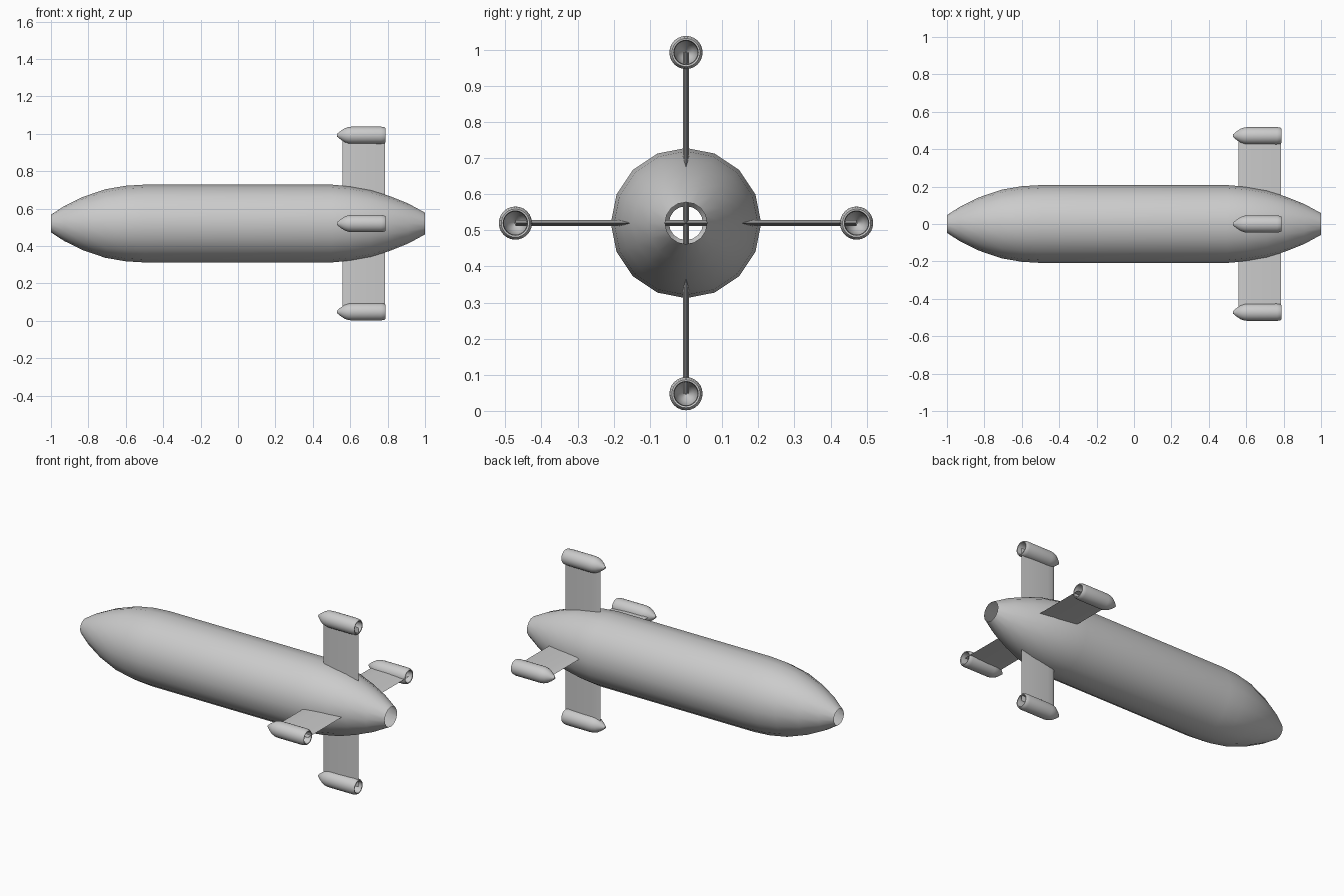
import bpy, bmesh, math
from mathutils import Matrix

if "Cube" in bpy.data.objects:
    bpy.data.objects.remove(bpy.data.objects["Cube"])

CZ = 0.52      # height of the hull axis
SPAN = 0.472   # distance from hull axis to each pod axis

grey = bpy.data.materials.new("hull grey")
grey.diffuse_color = (0.6, 0.6, 0.6, 1)
grey.use_nodes = True
grey.node_tree.nodes["Principled BSDF"].inputs["Base Color"].default_value = grey.diffuse_color


def finish(bm, name, angle=40):
    bmesh.ops.recalc_face_normals(bm, faces=bm.faces)
    mesh = bpy.data.meshes.new(name)
    bm.to_mesh(mesh)
    bm.free()
    mesh.materials.append(grey)
    ob = bpy.data.objects.new(name, mesh)
    bpy.context.collection.objects.link(ob)
    bpy.ops.object.select_all(action='DESELECT')
    ob.select_set(True)
    bpy.context.view_layer.objects.active = ob
    bpy.ops.object.shade_smooth_by_angle(angle=math.radians(angle))
    return ob


def lathe(name, profile, sides, cap_first=False):
    """Revolve (x, radius) points around the x axis."""
    bm = bmesh.new()
    rings = []
    for x, r in profile:
        rings.append([bm.verts.new((x, r * math.cos(a), r * math.sin(a)))
                      for a in (2 * math.pi * i / sides for i in range(sides))])
    for a, b in zip(rings, rings[1:]):
        for i in range(sides):
            j = (i + 1) % sides
            bm.faces.new((a[i], a[j], b[j], b[i]))
    if cap_first:
        bm.faces.new(rings[0])
    return finish(bm, name)


# Hull: tapered tube, open at both ends
hull = lathe("hull", [
    (-1.0, 0.047), (-0.93, 0.093), (-0.83, 0.142), (-0.71, 0.183),
    (-0.60, 0.202), (-0.50, 0.208), (0.50, 0.208), (0.60, 0.199),
    (0.71, 0.179), (0.81, 0.147), (0.91, 0.107), (1.0, 0.058)], 16)
hull.location.z = CZ

# Fins: two airfoil blades crossing through the hull
half = [(0.558, 0.0), (0.565, 0.004), (0.58, 0.007), (0.61, 0.008),
        (0.67, 0.008), (0.73, 0.005), (0.787, 0.0)]
section = half + [(x, -y) for x, y in reversed(half[1:-1])]
for name, turn in (("upright_fin", 0), ("level_fin", math.pi / 2)):
    bm = bmesh.new()
    face = bm.faces.new([bm.verts.new((x, y, -SPAN)) for x, y in section])
    out = bmesh.ops.extrude_face_region(bm, geom=[face])
    top = [v for v in out["geom"] if isinstance(v, bmesh.types.BMVert)]
    bmesh.ops.translate(bm, verts=top, vec=(0, 0, 2 * SPAN))
    bmesh.ops.transform(bm, matrix=Matrix.Rotation(turn, 4, 'X'), verts=bm.verts)
    finish(bm, name, 30).location.z = CZ

# Pods: hollow pointed shells on the fin tips
pod_profile = [(0.528, 0.006), (0.55, 0.024), (0.57, 0.037), (0.59, 0.044),
               (0.61, 0.046), (0.765, 0.046), (0.782, 0.043), (0.788, 0.039),
               (0.787, 0.034), (0.765, 0.032), (0.61, 0.031), (0.57, 0.02),
               (0.55, 0.002)]
for name, dy, dz in (("top_pod", 0, 1), ("bottom_pod", 0, -1),
                     ("front_pod", -1, 0), ("back_pod", 1, 0)):
    pod = lathe(name, pod_profile, 24, True)
    pod.location = (0, dy * SPAN, CZ + dz * SPAN)
